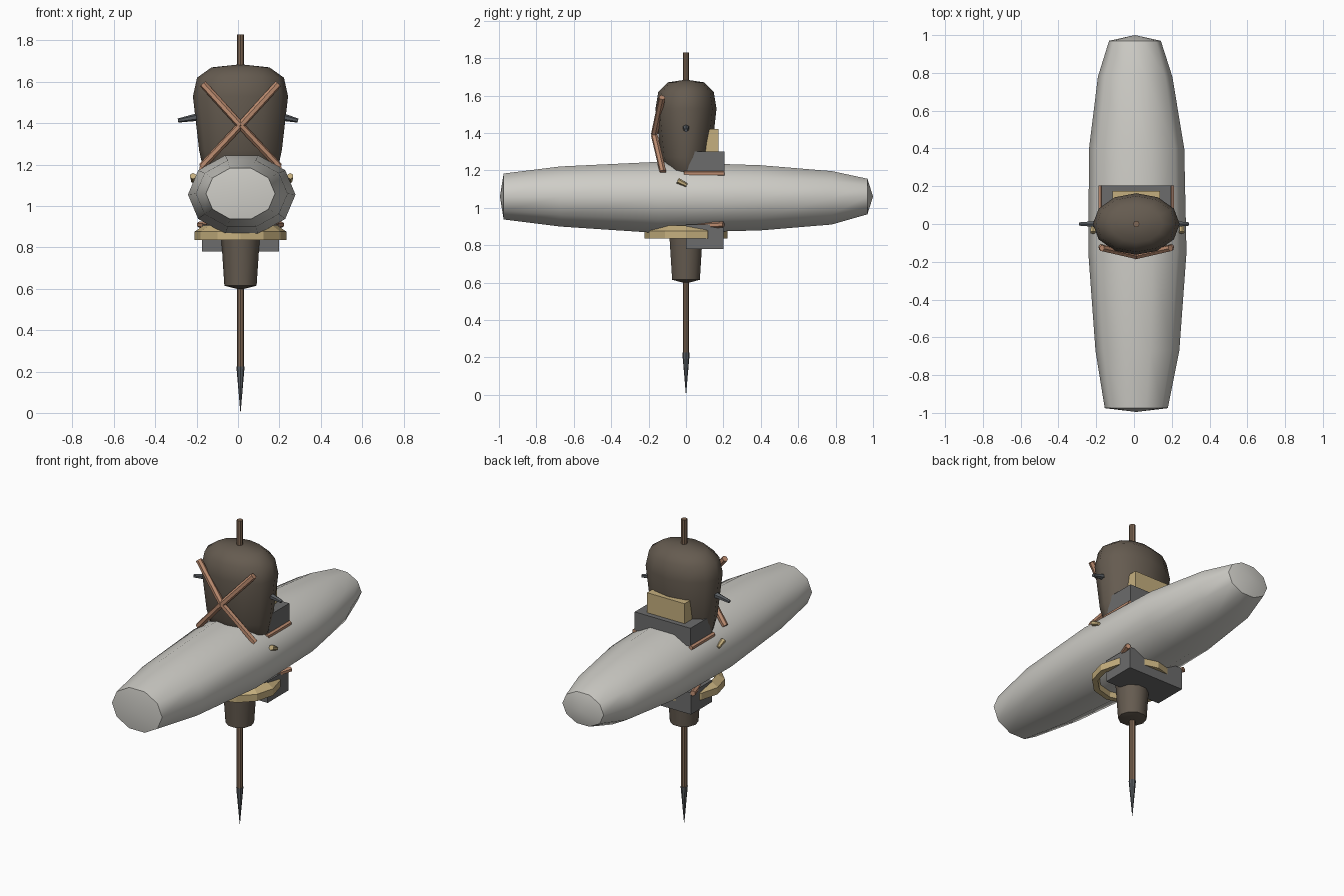
import bpy, bmesh, math
from mathutils import Vector

if "Cube" in bpy.data.objects:
    bpy.data.objects.remove(bpy.data.objects["Cube"])

CX = 0.012  # haft axis


def mat(name, r, g, b):
    m = bpy.data.materials.new(name)
    m.diffuse_color = (r, g, b, 1)
    m.use_nodes = True
    m.node_tree.nodes["Principled BSDF"].inputs["Base Color"].default_value = m.diffuse_color
    return m


STONE = mat("stone", 0.62, 0.61, 0.57)
LEATHER = mat("leather", 0.13, 0.105, 0.08)
WOOD = mat("wood", 0.22, 0.14, 0.09)
COPPER = mat("copper", 0.5, 0.26, 0.16)
TAN = mat("tan", 0.56, 0.43, 0.21)
GREY = mat("grey", 0.15, 0.15, 0.15)
STEEL = mat("steel", 0.1, 0.11, 0.12)


def finish(bm, name, material, angle=None):
    bmesh.ops.recalc_face_normals(bm, faces=bm.faces)
    me = bpy.data.meshes.new(name)
    bm.to_mesh(me)
    bm.free()
    ob = bpy.data.objects.new(name, me)
    bpy.context.collection.objects.link(ob)
    me.materials.append(material)
    if angle:
        bpy.ops.object.select_all(action='DESELECT')
        ob.select_set(True)
        bpy.context.view_layer.objects.active = ob
        bpy.ops.object.shade_smooth_by_angle(angle=math.radians(angle))
    return ob


def loft(name, rings, sides, material, axis='Z', tips=None, angle=None):
    """Skin elliptical rings (pos, c1, r1, c2, r2) along z or y; tips are end points."""
    bm = bmesh.new()
    loops = []
    for p, c1, r1, c2, r2 in rings:
        loop = []
        for i in range(sides):
            a = 2 * math.pi * i / sides
            u, v = c1 + r1 * math.cos(a), c2 + r2 * math.sin(a)
            loop.append(bm.verts.new((u, v, p) if axis == 'Z' else (u, p, v)))
        loops.append(loop)
    for a, b in zip(loops, loops[1:]):
        for i in range(sides):
            j = (i + 1) % sides
            bm.faces.new((a[i], a[j], b[j], b[i]))
    for loop, tip in zip((loops[0], loops[-1]), tips or (None, None)):
        if tip:
            t = bm.verts.new(tip)
            for i in range(sides):
                bm.faces.new((loop[i], loop[(i + 1) % sides], t))
        else:
            bm.faces.new(loop)
    return finish(bm, name, material, angle)


def rod(name, pts, r, material, r_end=None, sides=6):
    """Straight tapered pieces through a list of points."""
    bm = bmesh.new()
    for a, b in zip(pts, pts[1:]):
        a, b = Vector(a), Vector(b)
        d = b - a
        new = bmesh.ops.create_cone(bm, cap_ends=True, segments=sides, radius1=r,
                                    radius2=r if r_end is None else r_end, depth=d.length)
        q = d.to_track_quat('Z', 'Y')
        for v in new['verts']:
            v.co = q @ v.co + (a + b) / 2
    return finish(bm, name, material)


def prism(name, profile, x0, x1, material):
    """Extrude a y-z outline along x."""
    bm = bmesh.new()
    f = bm.faces.new([bm.verts.new((x0, y, z)) for y, z in profile])
    ext = bmesh.ops.extrude_face_region(bm, geom=[f])
    for v in ext['geom']:
        if isinstance(v, bmesh.types.BMVert):
            v.co.x = x1
    return finish(bm, name, material)


# long barrel-shaped stone head
loft("stone_head", [(-0.975, 0.012, 0.167, 1.06, 0.129), (-0.67, 0.018, 0.222, 1.06, 0.169),
                    (-0.15, 0.018, 0.26, 1.055, 0.2), (0.4, 0.014, 0.252, 1.053, 0.183),
                    (0.78, 0.006, 0.197, 1.053, 0.15), (0.97, 0.005, 0.137, 1.06, 0.1)],
     10, STONE, 'Y', ((0.012, -0.995, 1.06), (0.005, 1.0, 1.06)), 50)

# leather-wrapped grips above and below
loft("upper_grip", [(1.12, CX, 0.13, 0, 0.04), (1.2, CX, 0.185, 0, 0.105), (1.27, CX, 0.2, 0, 0.135),
                    (1.53, CX, 0.23, 0, 0.163), (1.62, CX, 0.21, 0, 0.148), (1.67, CX, 0.14, 0, 0.098)],
     12, LEATHER, tips=(None, (CX, 0, 1.685)), angle=50)
loft("lower_grip", [(0.615, CX, 0.078, 0, 0.078), (0.95, CX, 0.1, 0, 0.1)],
     10, LEATHER, tips=((CX, 0, 0.595), None), angle=40)

# haft and pointed tip
rod("haft", [(CX, 0, 0.21), (CX, 0, 1.83)], 0.017, WOOD, sides=8)
rod("tip", [(CX, 0, 0.225), (CX, 0, 0.005)], 0.02, STEEL, 0.001, sides=8)

# crossed straps, bent over the front of the grip
for s, side in ((-1, "left"), (1, "right")):
    rod("cross_strap_" + side, [(CX + s * 0.182, -0.128, 1.59), (CX, -0.17, 1.39),
                                (CX - s * 0.187, -0.123, 1.19)], 0.018, COPPER)
    # side pegs
    rod("side_peg_" + side, [(CX + s * 0.18, 0, 1.435), (s * 0.29, 0, 1.413)], 0.021, STEEL, 0.01)
    # tie bars beside the blocks
    x = CX + s * 0.187
    rod("upper_tie_" + side, [(x, -0.01, 1.183), (x, 0.205, 1.183)], 0.014, COPPER)
    rod("lower_tie_" + side, [(CX + s * 0.12, -0.01, 0.9), (x + s * 0.01, 0.2, 0.91)], 0.016, COPPER)
    # little studs on the flanks of the head
    rod("stud_" + side, [(0.018 + s * 0.235, -0.045, 1.145), (0.018 + s * 0.235, 0.005, 1.12)],
        0.016, TAN, 0.01)

# blocks behind the haft
prism("upper_block", [(0.005, 1.19), (0.205, 1.19), (0.205, 1.3), (0.035, 1.3)],
      CX - 0.185, CX + 0.185, GREY)
prism("upper_wedge", [(0.1, 1.3), (0.175, 1.3), (0.175, 1.42), (0.125, 1.42)],
      CX - 0.125, CX + 0.125, TAN)
prism("lower_block", [(0.0, 0.78), (0.2, 0.78), (0.2, 0.91), (0.0, 0.91)],
      CX - 0.185, CX + 0.185, GREY)

# collar ring under the head
bm = bmesh.new()
section = [(0.19, 0.835), (0.222, 0.835), (0.222, 0.876), (0.18, 0.905)]
n = 12
loops = [[bm.verts.new((CX + r * math.cos(2 * math.pi * i / n), r * math.sin(2 * math.pi * i / n), z))
          for r, z in section] for i in range(n)]
for i in range(n):
    a, b = loops[i], loops[(i + 1) % n]
    for k in range(4):
        bm.faces.new((a[k], a[(k + 1) % 4], b[(k + 1) % 4], b[k]))
finish(bm, "collar_ring", TAN)
